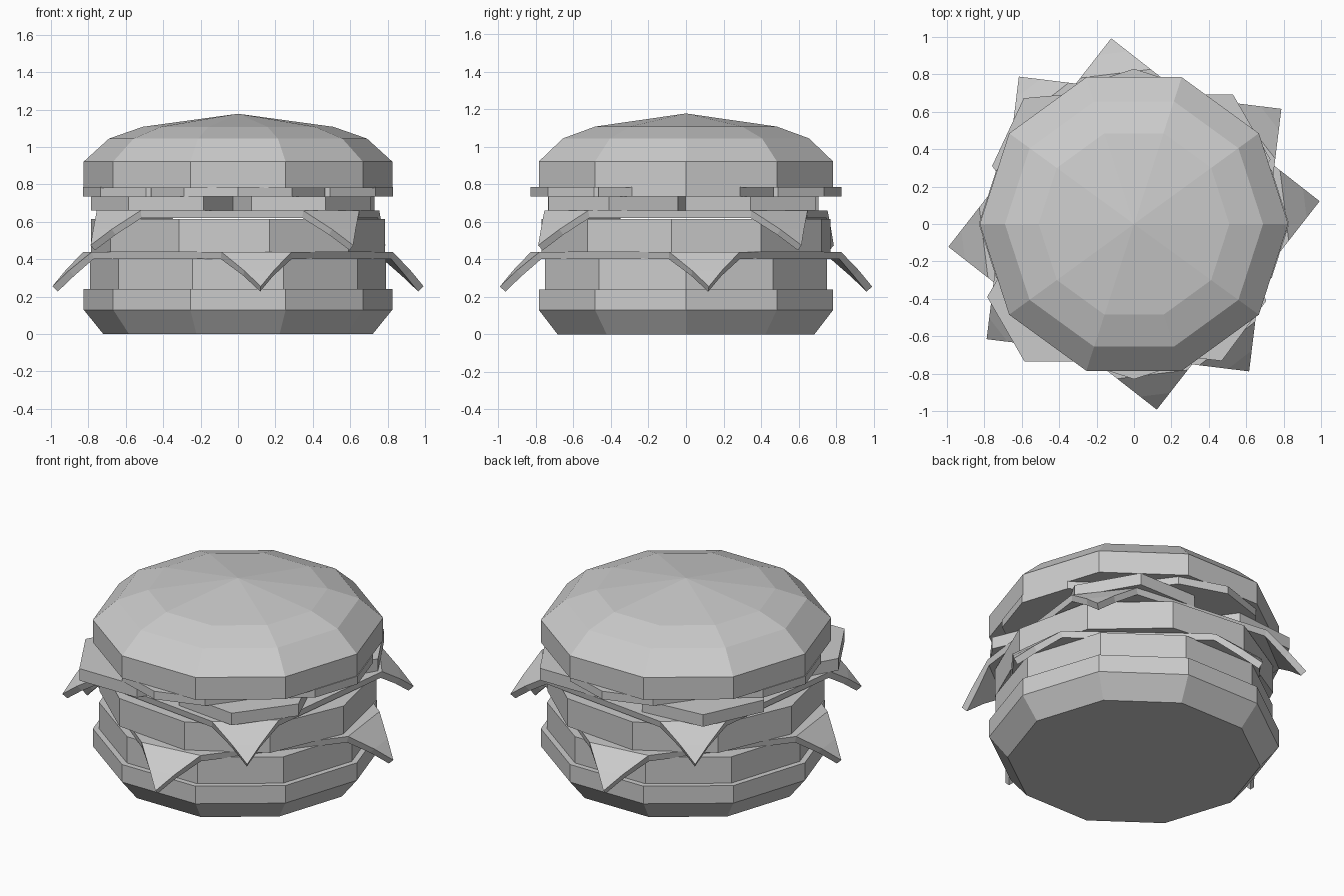
import bpy
from math import cos, sin, radians, pi

if "Cube" in bpy.data.objects:
    bpy.data.objects.remove(bpy.data.objects["Cube"])


def make(name, verts, faces):
    me = bpy.data.meshes.new(name)
    me.from_pydata(verts, [], faces)
    me.update()
    ob = bpy.data.objects.new(name, me)
    bpy.context.collection.objects.link(ob)
    return ob


def lathe(name, profile, n=10, center=(0, 0), rot=0, apex=None):
    """Stack n-sided rings (radius, z); close with caps or a pointed apex."""
    verts = [(center[0] + r * cos(radians(rot) + 2 * pi * i / n),
              center[1] + r * sin(radians(rot) + 2 * pi * i / n), z)
             for r, z in profile for i in range(n)]
    faces = [tuple(reversed(range(n)))]
    for k in range(len(profile) - 1):
        a, b = k * n, (k + 1) * n
        faces += [(a + i, a + (i + 1) % n, b + (i + 1) % n, b + i) for i in range(n)]
    t = (len(profile) - 1) * n
    if apex is None:
        faces.append(tuple(range(t, t + n)))
    else:
        verts.append((*center, apex))
        faces += [(t + i, t + (i + 1) % n, len(verts) - 1) for i in range(n)]
    return make(name, verts, faces)


def cheese(name, z, rot):
    """Square slice whose four corners fold down in two bends."""
    verts, faces, rim = [], [], []
    for k in range(4):
        a = radians(rot + 90 * k)
        s = len(verts)
        for d, w, dz in ((.81, -.19, 0), (.81, .19, 0), (.92, -.08, -.10),
                         (.92, .08, -.10), (1.0, 0, -.185)):
            verts.append((d * cos(a) - w * sin(a), d * sin(a) + w * cos(a), z + dz))
        rim += [s, s + 1]
        faces += [(s, s + 2, s + 3, s + 1), (s + 2, s + 4, s + 3)]
    faces.append(tuple(rim))
    ob = make(name, verts, faces)
    mod = ob.modifiers.new("thickness", 'SOLIDIFY')
    mod.thickness = .04
    mod.offset = -1
    return ob


# Bottom bun and patties
lathe("bottom_bun", [(.72, 0), (.825, .13), (.825, .24)])
lathe("lower_patty", [(.79, .24), (.79, .405)])
lathe("upper_patty", [(.79, .44), (.79, .615)], rot=-5.6)

# Cheese slices
cheese("lower_cheese", .44, 7)
cheese("upper_cheese", .66, 38)

# Small six-sided slices
for i, (x, y, r) in enumerate([(-.385, -.39, 0), (.31, -.365, -6.6),
                               (.33, .345, 0), (-.36, .345, 5)]):
    lathe(f"pickle_slice_{i + 1}", [(.4, .66), (.4, .735)], 6, (x, y), r)

# Overlapping round slices under the top bun
for i in range(4):
    a = pi / 2 * i
    lathe(f"tomato_slice_{i + 1}", [(.49, .735), (.49, .785)], 10,
          (.34 * cos(a), .34 * sin(a)), 90 * i)

# Domed top bun
lathe("top_bun", [(.825, .782), (.825, .922), (.69, 1.045), (.51, 1.108)], apex=1.178)
